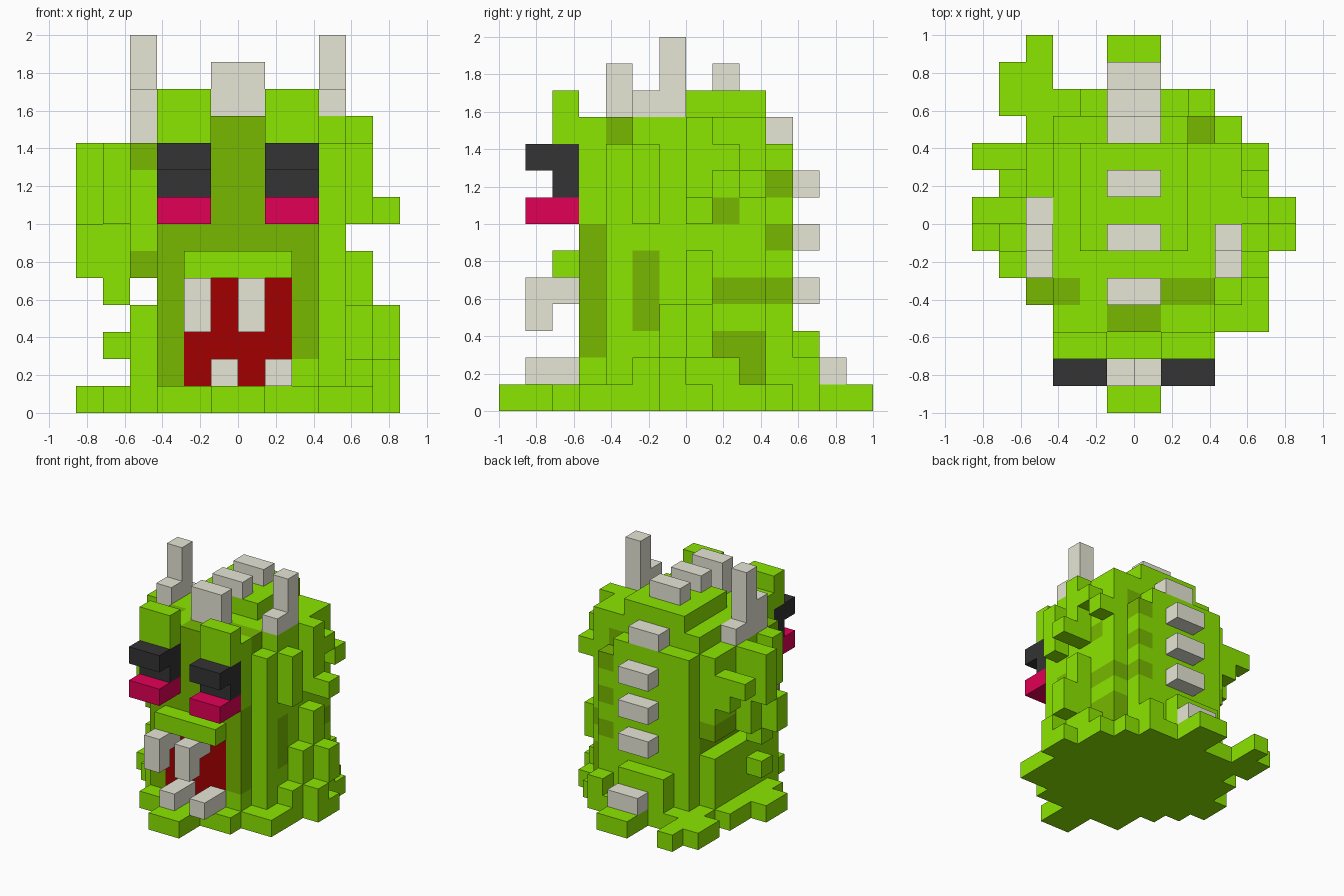
import bpy, bmesh
from mathutils import Vector

if "Cube" in bpy.data.objects:
    bpy.data.objects.remove(bpy.data.objects["Cube"])

U = 1 / 7          # one block
COLOURS = {
    "bright_green": (0.258, 0.79, 0.0, 1),
    "dark_green": (0.185, 0.485, 0.0, 1),
    "bone_grey": (0.79, 0.79, 0.67, 1),
    "charcoal": (0.033, 0.033, 0.033, 1),
    "pink_red": (0.76, 0.0, 0.095, 1),
    "mouth_red": (0.36, 0.0, 0.0, 1),
}
mats = {}
for n, c in COLOURS.items():
    mats[n] = bpy.data.materials.new(n)
    mats[n].diffuse_color = c

blocks = {}        # block position -> part name
part_colour = {}


def fill(part, colour, *boxes):
    """Claim every block in the boxes (x0,x1,y0,y1,z0,z1) for a part."""
    part_colour[part] = colour
    for x0, x1, y0, y1, z0, z1 in boxes:
        for x in range(x0, x1):
            for y in range(y0, y1):
                for z in range(z0, z1):
                    blocks[x, y, z] = part


def clear(x0, x1, y0, y1, z0, z1):
    for k in list(blocks):
        if x0 <= k[0] < x1 and y0 <= k[1] < y1 and z0 <= k[2] < z1:
            del blocks[k]


def both(x0, x1, *rest):
    """The box and its mirror image across x."""
    return [(x0, x1, *rest), (-x1, -x0, *rest)]


# dark inner body and face panel
fill("body_core", "dark_green",
     (-4, 4, -3, 3, 1, 10), (-3, 3, -4, 4, 1, 10),
     (-3, 3, -3, 3, 10, 11), (-1, 1, -4, -3, 10, 11))

# ground slab, one strip per row
slab = {-7: (-1, 1), -6: (-1, 1), -5: (-3, 3), -4: (-3, 5), -3: (-4, 5), -2: (-5, 5),
        -1: (-6, 6), 0: (-6, 6), 1: (-5, 5), 2: (-5, 5), 3: (-4, 4), 4: (-5, 3), 6: (-1, 1)}
fill("base_slab", "bright_green",
     *[(a, b, y, y + 1, 0, 1) for y, (a, b) in slab.items()],
     (-5, -3, 5, 6, 0, 1), (-4, -3, 6, 7, 0, 1), (-1, 1, 5, 6, 0, 1))

# right flank skin, leaving dark pits
fill("right_flank", "bright_green", (3, 4, -3, 3, 1, 10), (3, 4, -2, 3, 10, 11),
     (2, 3, -4, -3, 1, 2))
fill("body_core", "dark_green", (3, 4, -2, -1, 3, 6), (3, 4, 1, 3, 4, 5),
     (3, 4, 1, 2, 7, 8), (3, 4, 1, 2, 2, 3), (3, 4, 2, 3, 1, 3))
fill("right_scales", "bright_green",
     (4, 5, -2, 0, 1, 2), (4, 5, -1, 0, 2, 4),
     (4, 5, 0, 1, 1, 6), (4, 5, 1, 2, 1, 2), (5, 6, -1, 0, 1, 2), (5, 6, 0, 1, 2, 4),
     (4, 5, -2, -1, 7, 10),
     (4, 5, 0, 1, 7, 11), (4, 5, 1, 2, 9, 10), (4, 5, 2, 3, 8, 9), (5, 6, 0, 1, 7, 8))

# left flank: low ledge, open groove, upper skin
fill("left_flank", "bright_green", (-4, -3, -3, 3, 1, 4), (-4, -3, -3, 3, 6, 9),
     (-4, -3, -2, 3, 9, 10))
clear(-4, -3, -3, 3, 4, 5)
fill("left_scales", "bright_green",
     (-5, -4, -1, 0, 2, 3), (-5, -4, -2, -1, 7, 10), (-5, -4, -1, 0, 4, 8),
     (-5, -4, 0, 1, 5, 10), (-5, -4, 2, 3, 7, 9),
     (-6, -5, 2, 3, 8, 9), (-6, -5, 0, 1, 7, 10), (-6, -5, -1, 0, 5, 7))

# back skin with dark spots behind the lower spines and one notched corner
fill("back_skin", "bright_green", (-3, 3, 3, 4, 1, 10), (-2, 1, 4, 5, 1, 3), (2, 3, 4, 5, 1, 2))
fill("body_core", "dark_green", *[(2, 3, 3, 4, z, z + 1) for z in (4, 6, 8)])
clear(2, 3, 3, 4, 9, 10)

# crown
fill("crown", "bright_green", (-3, 3, -2, 3, 10, 11), (-2, -1, -3, -2, 10, 11),
     (-2, 2, -1, 3, 11, 12))

# brows, eyes, cheeks
fill("brows", "bright_green", *both(1, 3, -5, -4, 10, 12), *both(1, 3, -4, -3, 7, 11))
fill("eyes", "charcoal", *both(1, 3, -6, -4, 9, 10), *both(1, 3, -5, -4, 8, 9))
fill("cheeks", "pink_red", *both(1, 3, -6, -4, 7, 8))

# mouth, lip and teeth
fill("mouth", "mouth_red", (-2, 2, -4, -3, 1, 5))
fill("upper_lip", "bright_green", (-2, 2, -5, -4, 5, 6))
for x in (-2, 0):
    fill("upper_teeth", "bone_grey", (x, x + 1, -6, -4, 4, 5), (x, x + 1, -6, -5, 3, 4))
    fill("lower_teeth", "bone_grey", (x + 1, x + 2, -6, -4, 1, 2))

# horns
fill("right_horn", "bone_grey", (3, 4, -2, 0, 11, 12), (3, 4, -1, 0, 12, 14))
fill("left_horn", "bone_grey", (-4, -3, -1, 1, 10, 11), (-4, -3, -2, 0, 11, 12),
     (-4, -3, -2, -1, 10, 11), (-4, -3, -1, 0, 12, 14))

# spines along the head and back: (y, z, height)
for y, z, h in ((-3, 11, 2), (-1, 12, 1), (1, 12, 1), (3, 10, 1),
                (4, 8, 1), (4, 6, 1), (4, 4, 1), (5, 1, 1)):
    fill("spines", "bone_grey", (-1, 1, y, y + 1, z, z + h))

# build each part from the exposed block sides only
for part, colour in part_colour.items():
    bm = bmesh.new()
    for pos, owner in blocks.items():
        if owner != part:
            continue
        centre = Vector(pos) + Vector((0.5, 0.5, 0.5))
        for axis in range(3):
            for s in (-1, 1):
                n = Vector((0, 0, 0))
                n[axis] = s
                if tuple(int(a + b) for a, b in zip(pos, n)) in blocks:
                    continue
                a = Vector((0, 0, 0))
                a[(axis + 1) % 3] = 0.5
                b = n.cross(a)
                bm.faces.new([bm.verts.new((centre + n / 2 + d) * U)
                              for d in (a + b, b - a, -a - b, a - b)])
    bmesh.ops.remove_doubles(bm, verts=bm.verts, dist=1e-4)
    mesh = bpy.data.meshes.new(part)
    bm.to_mesh(mesh)
    bm.free()
    mesh.materials.append(mats[colour])
    bpy.context.collection.objects.link(bpy.data.objects.new(part, mesh))

for m in bpy.data.materials:
    if m.users and not m.is_grease_pencil:
        m.use_nodes = True
        m.node_tree.nodes["Principled BSDF"].inputs["Base Color"].default_value = m.diffuse_color
